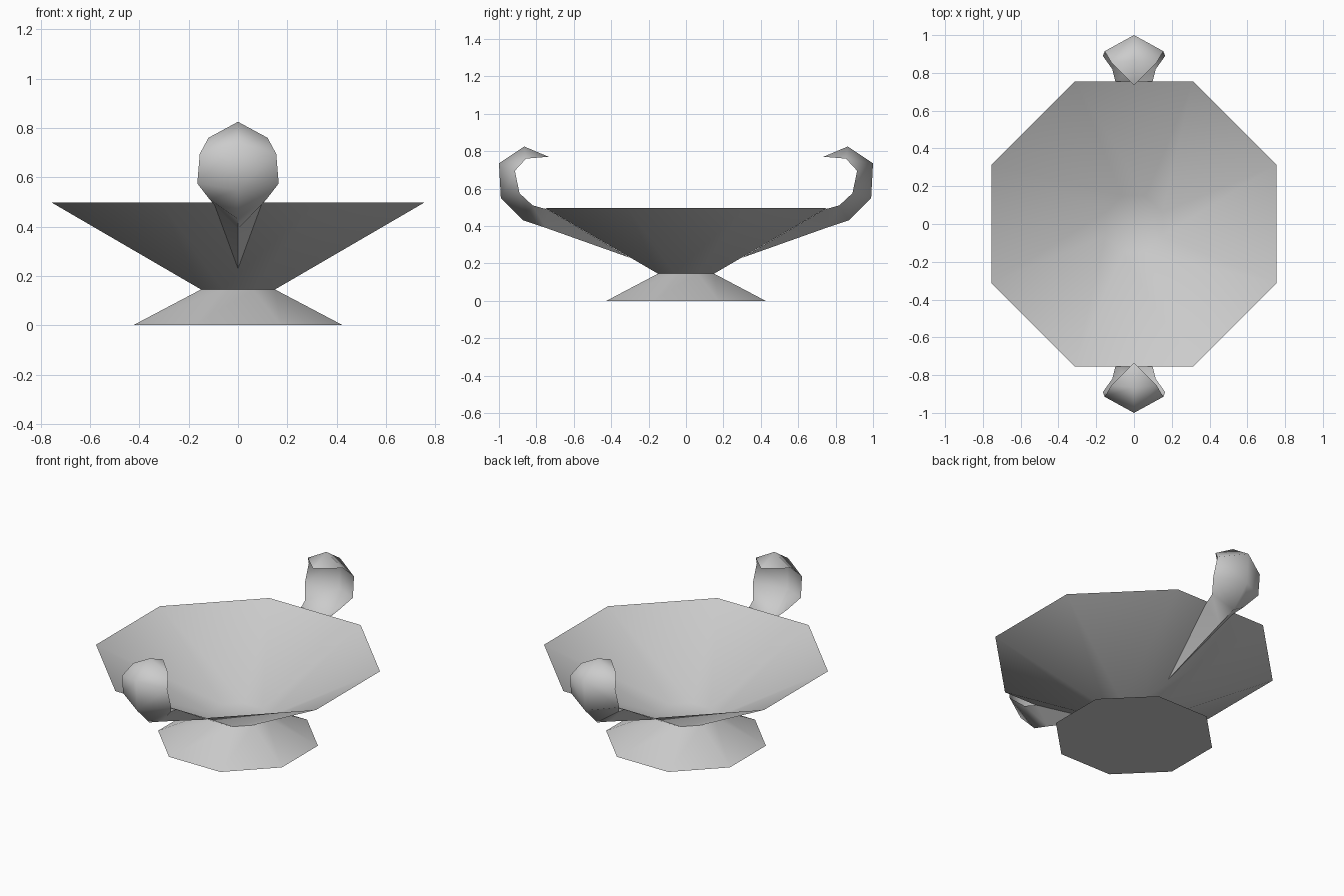
import bpy, bmesh, math

if "Cube" in bpy.data.objects:
    bpy.data.objects.remove(bpy.data.objects["Cube"])

grey = bpy.data.materials.new("light_grey")
grey.diffuse_color = (0.6, 0.6, 0.6, 1)
grey.use_nodes = True
grey.node_tree.nodes["Principled BSDF"].inputs["Base Color"].default_value = grey.diffuse_color


def finish(name, bm, angle):
    bmesh.ops.recalc_face_normals(bm, faces=bm.faces[:])
    mesh = bpy.data.meshes.new(name)
    bm.to_mesh(mesh)
    bm.free()
    mesh.materials.append(grey)
    ob = bpy.data.objects.new(name, mesh)
    bpy.context.collection.objects.link(ob)
    bpy.ops.object.select_all(action='DESELECT')
    ob.select_set(True)
    bpy.context.view_layer.objects.active = ob
    bpy.ops.object.shade_smooth_by_angle(angle=math.radians(angle))
    return ob


def bridge(bm, a, b, closed=True):
    n = len(a)
    for i in range(n if closed else n - 1):
        j = (i + 1) % n
        if len(b) == 1:
            bm.faces.new((a[i], a[j], b[0]))
        else:
            bm.faces.new((a[i], a[j], b[j], b[i]))


def octagon(bm, apothem, z):
    r = apothem / math.cos(math.pi / 8)
    return [bm.verts.new((r * math.cos((i + 0.5) * math.pi / 4),
                          r * math.sin((i + 0.5) * math.pi / 4), z))
            for i in range(8)]


# Thin open octagonal bowl with a floor
bm = bmesh.new()
waist, rim = octagon(bm, 0.15, 0.145), octagon(bm, 0.755, 0.497)
bridge(bm, waist, rim)
bm.faces.new(waist)
finish("bowl", bm, 50)

# Flared foot, closed underneath
bm = bmesh.new()
base = octagon(bm, 0.425, 0)
bridge(bm, base, octagon(bm, 0.15, 0.145))
bm.faces.new(base)
finish("foot", bm, 50)

# Curled leaf handles, V-shaped and hollow on the inside:
# (ridge y, z, edge y, z, half width)
SECTIONS = [
    (0.75, 0.39, 0.74, 0.488, 0.095),
    (0.87, 0.43, 0.82, 0.51, 0.115),
    (0.99, 0.55, 0.89, 0.575, 0.165),
    (1.00, 0.735, 0.915, 0.695, 0.155),
    (0.865, 0.825, 0.855, 0.76, 0.12),
]
for name, s in (("front_handle", -1), ("back_handle", 1)):
    bm = bmesh.new()
    tail = bm.verts.new((0, s * 0.30, 0.23))
    tip = bm.verts.new((0, s * 0.735, 0.77))
    rings = [[bm.verts.new((-w, s * sy, sz)),
              bm.verts.new((0, s * oy, oz)),
              bm.verts.new((w, s * sy, sz))] for oy, oz, sy, sz, w in SECTIONS]
    bridge(bm, rings[0], [tail], False)
    for a, b in zip(rings, rings[1:]):
        bridge(bm, a, b, False)
    bridge(bm, rings[-1], [tip], False)
    finish(name, bm, 75)
